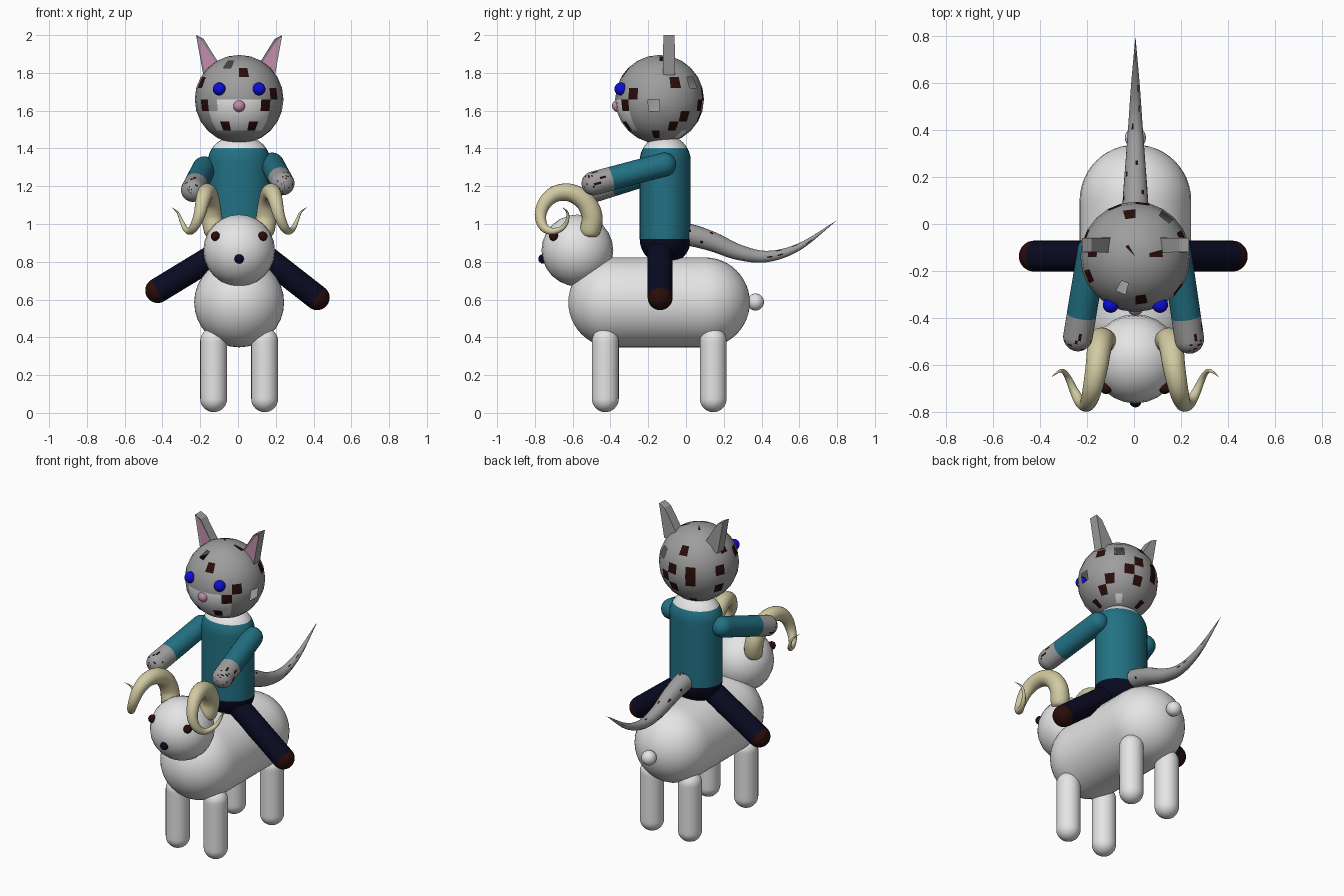
import bpy, bmesh, math, random
from mathutils import Vector

random.seed(4)
if "Cube" in bpy.data.objects:
    bpy.data.objects.remove(bpy.data.objects["Cube"], do_unlink=True)
MIDLINE = .006


def material(name, r, g, b):
    m = bpy.data.materials.new(name)
    m.use_nodes = True
    m.diffuse_color = (r, g, b, 1)
    m.node_tree.nodes["Principled BSDF"].inputs["Base Color"].default_value = (r, g, b, 1)
    return m


WHITE = material("wool white", .78, .78, .78)
GREY = material("fur grey", .34, .34, .34)
TEAL = material("shirt teal", .016, .165, .23)
NAVY = material("trouser navy", .003, .003, .016)
BROWN = material("dark brown", .022, .004, .003)
BLUE = material("eye blue", .004, .004, .7)
PINK = material("soft pink", .55, .26, .42)
HORN = material("horn cream", .64, .59, .36)


def finish(bm, name, mats, smooth=True):
    bmesh.ops.remove_doubles(bm, verts=bm.verts, dist=1e-5)
    bmesh.ops.recalc_face_normals(bm, faces=bm.faces)
    bmesh.ops.translate(bm, verts=bm.verts, vec=(MIDLINE, 0, 0))
    for f in bm.faces:
        f.smooth = smooth
    me = bpy.data.meshes.new(name)
    bm.to_mesh(me)
    bm.free()
    for m in mats:
        me.materials.append(m)
    ob = bpy.data.objects.new(name, me)
    bpy.context.collection.objects.link(ob)


def ball(name, centre, r, mat):
    bm = bmesh.new()
    bmesh.ops.create_uvsphere(bm, u_segments=24, v_segments=12, radius=r)
    bmesh.ops.translate(bm, verts=bm.verts, vec=centre)
    finish(bm, name, [mat])


def tube(name, stations, mats, paint=None, sides=32, width=1):
    """Skin rings over (point, radius) stations; paint(s) picks the slot at distance s."""
    bm = bmesh.new()
    pts = [Vector(p) for p, r in stations]
    axis, rings, dist, s = None, [], [], 0
    for i, p in enumerate(pts):
        t = (pts[min(i + 1, len(pts) - 1)] - pts[max(i - 1, 0)]).normalized()
        if axis is None:
            u = t.cross(Vector((0, 1, 0) if abs(t.y) < .9 else (1, 0, 0))).normalized()
        else:
            u = axis.rotation_difference(t) @ u
        axis = t
        v = t.cross(u)
        r = stations[i][1]
        ring = []
        for k in range(sides):
            a = math.tau * k / sides
            ring.append(bm.verts.new(p + u * (r * width * math.cos(a)) + v * (r * math.sin(a))))
        rings.append(ring)
        s += (p - pts[i - 1]).length if i else 0
        dist.append(s)
    for i in range(len(rings) - 1):
        for k in range(sides):
            j = (k + 1) % sides
            f = bm.faces.new((rings[i][k], rings[i][j], rings[i + 1][j], rings[i + 1][k]))
            if paint:
                f.material_index = paint((dist[i] + dist[i + 1]) / 2)
    finish(bm, name, mats)


def capsule(name, a, b, r, mats, paint=None, width=1):
    """Rod with round ends centred on a and b."""
    a, b = Vector(a), Vector(b)
    d = (b - a).normalized()
    arc = [math.pi / 2 * i / 12 for i in range(13)]
    st = [(a - d * r * math.cos(t), r * math.sin(t)) for t in arc]
    st += [(a.lerp(b, i / 12), r) for i in range(1, 12)]
    st += [(b + d * r * math.sin(t), r * math.cos(t)) for t in arc]
    tube(name, st, mats, paint, width=width)


def spline(keys, steps=6):
    """Smooth (x, y, z, r) keys into stations."""
    k = [Vector(q) for q in keys]
    k = [2 * k[0] - k[1]] + k + [2 * k[-1] - k[-2]]
    out = []
    for i in range(1, len(k) - 2):
        p0, p1, p2, p3 = k[i - 1:i + 3]
        for n in range(steps):
            t = n / steps
            out.append((p1 * 2 + (p2 - p0) * t + (p0 * 2 - p1 * 5 + p2 * 4 - p3) * t ** 2
                        + (p1 * 3 - p0 - p2 * 3 + p3) * t ** 3) / 2)
    out.append(k[-2])
    return [(q.xyz, max(q.w, 0)) for q in out]


# Sheep body, head, tail and legs
capsule("sheep_body", (0, -.385, .585), (0, .1, .585), .238, [WHITE])
ball("sheep_head", (0, -.575, .86), .19, WHITE)
ball("sheep_tail", (0, .368, .587), .045, WHITE)
ball("sheep_nose", (0, -.757, .815), .025, NAVY)
for side, s in (("right", -1), ("left", 1)):
    ball(f"{side}_sheep_eye", (s * .125, -.7, .935), .025, BROWN)
    for end, y in (("front", -.427), ("back", .144)):
        capsule(f"{side}_{end}_sheep_leg", (s * .135, y, .075), (s * .135, y, .38), .071, [WHITE])

# Curled horns
horn = [(.128, -.512, .92, 0), (.13, -.51, .95, .05), (.145, -.497, 1.04, .055),
        (.155, -.535, 1.12, .052), (.165, -.61, 1.165, .048), (.18, -.69, 1.16, .043),
        (.195, -.745, 1.115, .037), (.21, -.77, 1.05, .031), (.235, -.757, .99, .025),
        (.26, -.715, .962, .019), (.285, -.66, .975, .014), (.305, -.63, 1.015, .01),
        (.325, -.628, 1.06, .006), (.36, -.655, 1.09, 0)]
for side, s in (("right", -1), ("left", 1)):
    tube(f"{side}_horn", spline([(s * x, y, z, r) for x, y, z, r in horn]), [HORN], sides=20)

# Rider torso: trousers, shirt and neck in one rod
capsule("torso", (0, -.11, .92), (0, -.11, 1.335), .135, [NAVY, TEAL, WHITE],
        lambda d: 0 if d < .135 else (1 if d < .615 else 2), width=1.22)

# Arms with flecked hands, legs with boots
for side, a, b in (("right", (-.185, -.115, 1.295), (-.245, -.48, 1.18)),
                   ("left", (.175, -.115, 1.315), (.23, -.49, 1.215))):
    reach = (Vector(b) - Vector(a)).length
    capsule(f"{side}_arm", a, b, .063, [TEAL, GREY, BROWN],
            lambda d: 0 if d < .063 + .75 * reach else (2 if random.random() < .06 else 1))
for side, a, b in (("right", (-.066, -.137, .87), (-.431, -.137, .648)),
                   ("left", (.08, -.137, .87), (.413, -.137, .61))):
    reach = (Vector(b) - Vector(a)).length
    capsule(f"{side}_leg", a, b, .066, [NAVY, BROWN],
            lambda d: 0 if d < .066 + reach else 1)

# Rider tail with flecks
tail = [(0, -.03, .95, .06), (0, .05, .935, .057), (0, .15, .903, .051), (0, .28, .85, .041),
        (0, .43, .828, .03), (0, .6, .88, .018), (0, .8, 1.02, 0)]
tube("rider_tail", spline(tail), [GREY, BROWN],
     lambda d: 1 if random.random() < .05 else 0, sides=24)


# Rider head: patches are single faces, placed by azimuth and elevation
def direction(az, el):
    az, el = math.radians(az), math.radians(el)
    return Vector((math.sin(az) * math.cos(el), -math.cos(az) * math.cos(el), math.sin(el)))


def patch(az, el):
    d = direction(az, el)
    return max(bm.faces, key=lambda f: f.calc_center_median().normalized().dot(d))


bm = bmesh.new()
bmesh.ops.create_uvsphere(bm, u_segments=24, v_segments=12, radius=.235)
for f in bm.faces:
    c = f.calc_center_median().normalized()
    if -.71 < c.z < 0 and abs(math.atan2(c.x, -c.y)) < math.radians(30 if c.z > -.2 else 45):
        f.material_index = 1
brown = [(7, 37), (-67, 22), (-52, -7), (38, -7), (52, 7), (-22, -37), (22, -37), (112, 22),
         (128, -22), (112, -37), (82, -52), (163, -7), (-172, 37), (97, 67), (-142, 84),
         (173, 7), (-157, 7), (-157, -7), (-112, -22), (-112, 7), (-157, -52), (178, -30),
         (-97, 37)]
for spot in brown:
    patch(*spot).material_index = 2
patch(148, -52).material_index = 1
# Open gaps in the shell
gaps = [patch(*spot) for spot in ((-22, 52), (82, -7), (142, 22))]
bmesh.ops.delete(bm, geom=gaps, context='FACES')
bmesh.ops.translate(bm, verts=bm.verts, vec=(0, -.14, 1.66))
finish(bm, "rider_head", [GREY, WHITE, BROWN])
ball("rider_nose", (0, -.36, 1.625), .032, PINK)

# Rider eyes and tapered ears with inset pink fronts
for side, s in (("right", -1), ("left", 1)):
    ball(f"{side}_rider_eye", (s * .105, -.345, 1.715), .034, BLUE)
    bm = bmesh.new()
    bmesh.ops.create_cube(bm, size=2)
    for v in bm.verts:
        if v.co.z > 0:
            v.co = (s * .208 + v.co.x * .02, -.09 + v.co.y * .03, 1.99 + s * v.co.x * .01)
        else:
            v.co = (s * .13 + v.co.x * .06, -.09 + v.co.y * .032, 1.79)
    bm.normal_update()
    front = min(bm.faces, key=lambda f: f.normal.y)
    bmesh.ops.inset_region(bm, faces=[front], thickness=.015, depth=-.006)
    front.material_index = 1
    finish(bm, f"{side}_ear", [GREY, PINK], smooth=False)
